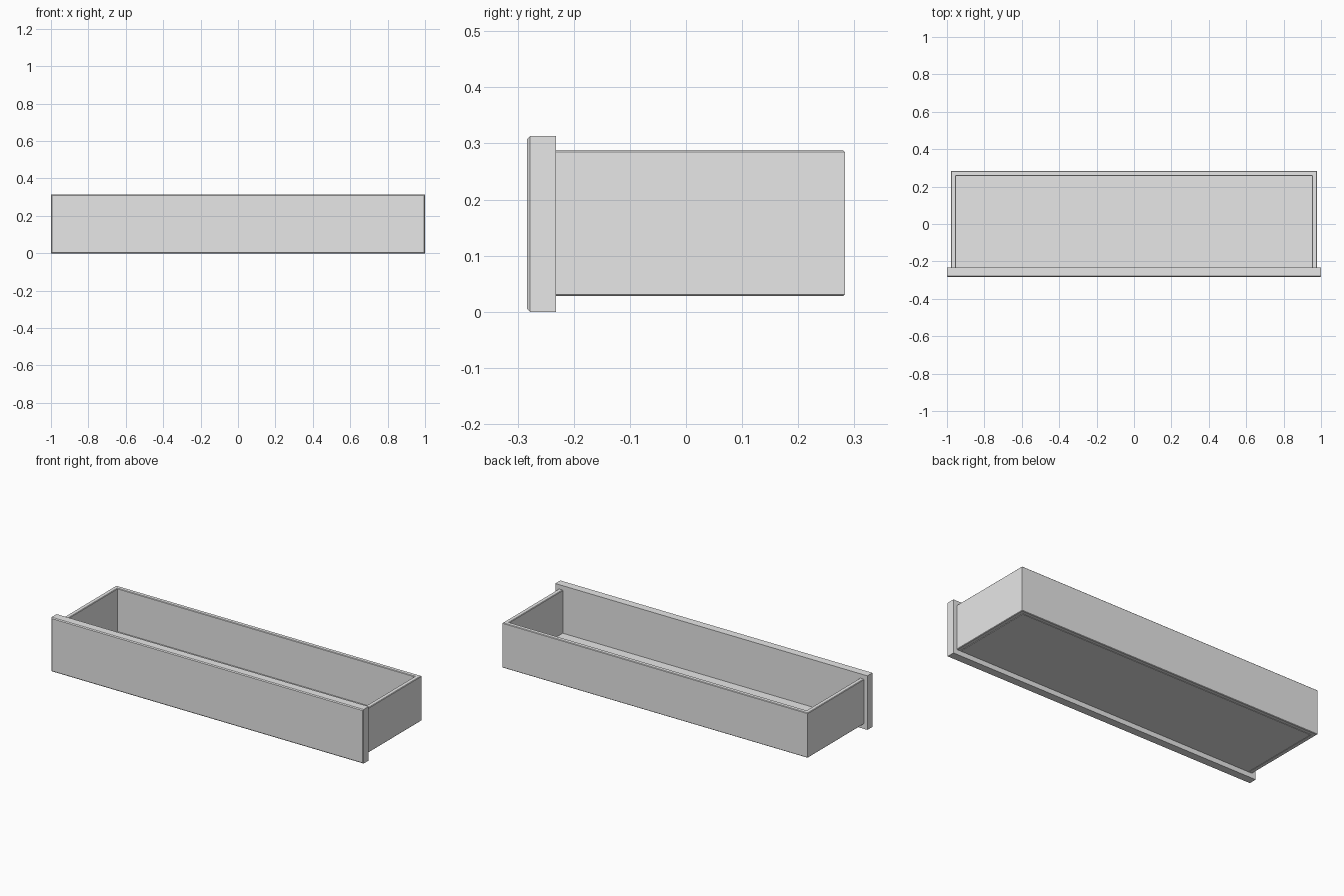
import bpy
import bmesh

cube = bpy.data.objects.get("Cube")
if cube:
    bpy.data.objects.remove(cube, do_unlink=True)

grey = bpy.data.materials.new("plain grey")
grey.use_nodes = True
grey.diffuse_color = (0.8, 0.8, 0.8, 1)
grey.node_tree.nodes["Principled BSDF"].inputs["Base Color"].default_value = (0.8, 0.8, 0.8, 1)


def prism(name, outline, z0, z1, bevel=0, pick=None):
    """Extrude an xy outline upward and chamfer the edges chosen by pick."""
    bm = bmesh.new()
    base = bm.faces.new([bm.verts.new((x, y, z0)) for x, y in outline])
    top = bmesh.ops.extrude_face_region(bm, geom=[base])["geom"]
    bmesh.ops.translate(bm, vec=(0, 0, z1 - z0),
                        verts=[v for v in top if isinstance(v, bmesh.types.BMVert)])
    bmesh.ops.recalc_face_normals(bm, faces=bm.faces)
    if bevel:
        edges = [e for e in bm.edges if pick(*[v.co for v in e.verts])]
        bmesh.ops.bevel(bm, geom=edges, offset=bevel, segments=1,
                        profile=0.5, affect='EDGES')
    mesh = bpy.data.meshes.new(name)
    bm.to_mesh(mesh)
    bm.free()
    mesh.materials.append(grey)
    obj = bpy.data.objects.new(name, mesh)
    bpy.context.collection.objects.link(obj)
    return obj


def rectangle(x, y0, y1):
    return [(-x, y0), (x, y0), (x, y1), (-x, y1)]


front, joint, back = -0.283, -0.232, 0.283
outer, wall = 0.978, 0.026
inner = outer - wall
low, high = 0.028, 0.288

# Front panel, chamfered around its front face
prism("front_panel", rectangle(1, front, joint), 0, 0.313, 0.005,
      lambda a, b: max(a.y, b.y) < front + 0.001)

# Side and back walls as one U shape, chamfered along the rims
half = [(outer, back), (outer, joint), (inner, joint), (inner, back - wall)]
u_shape = half + [(-x, y) for x, y in reversed(half)]
prism("drawer_walls", u_shape, low, high, 0.003,
      lambda a, b: abs(a.z - b.z) < 0.001 and min(a.y, b.y) + max(a.y, b.y) > 2 * joint + 0.001)

# Thin floor between the walls
prism("drawer_floor", rectangle(inner, joint, back - wall), low, 0.038)
